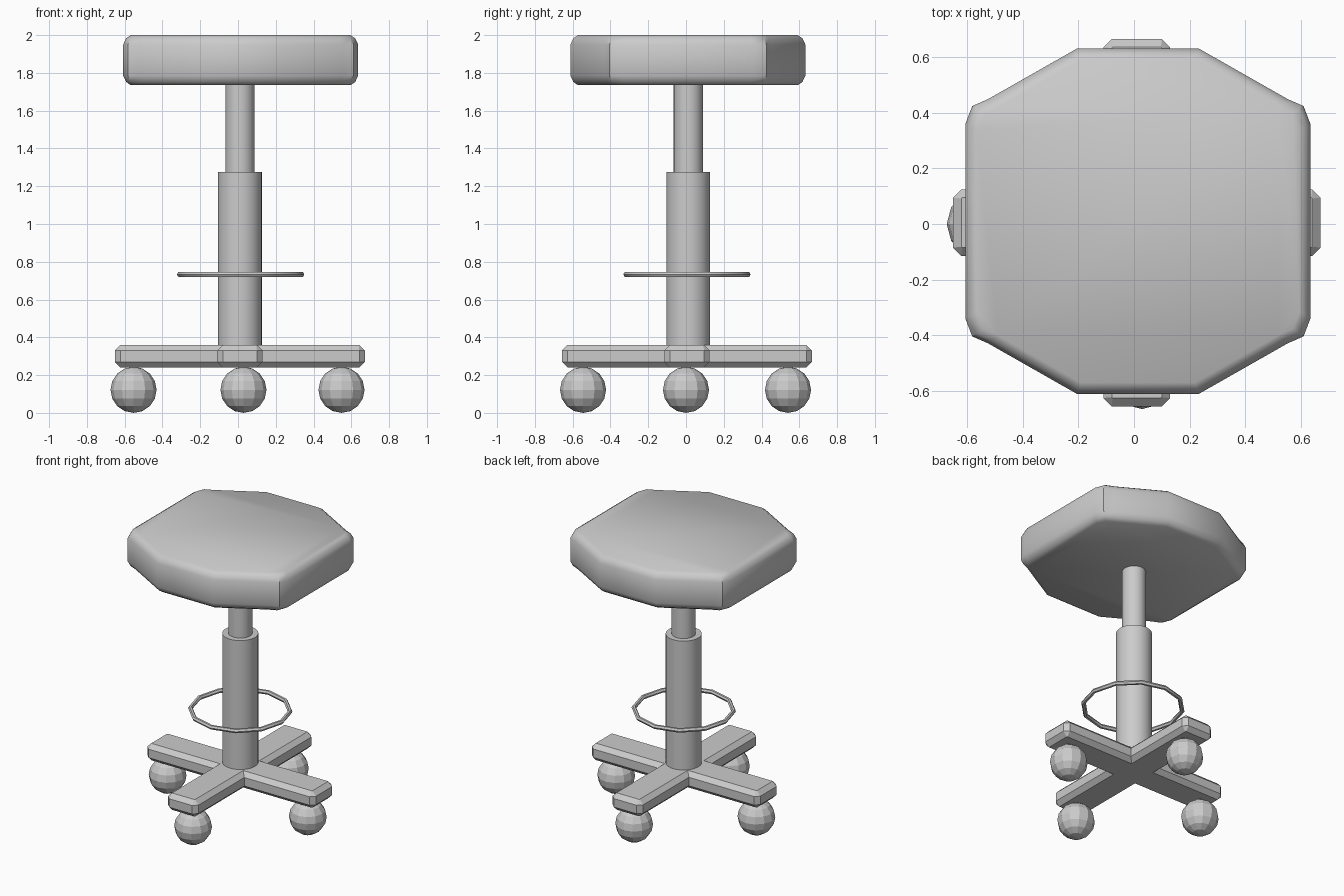
import bpy, bmesh, math

cube = bpy.data.objects.get("Cube")
if cube:
    bpy.data.objects.remove(cube, do_unlink=True)

CX, CY = 0.01, 0.005

grey = bpy.data.materials.new("plain grey")
grey.use_nodes = True
grey.diffuse_color = (0.6, 0.6, 0.6, 1)
grey.node_tree.nodes["Principled BSDF"].inputs["Base Color"].default_value = (0.6, 0.6, 0.6, 1)


def finish(ob, name, smooth_angle=None):
    ob.name = name
    ob.data.materials.append(grey)
    if smooth_angle:
        bpy.ops.object.select_all(action="DESELECT")
        ob.select_set(True)
        bpy.context.view_layer.objects.active = ob
        bpy.ops.object.shade_smooth_by_angle(angle=math.radians(smooth_angle))


def loft(name, rings, location, smooth_angle=None):
    """Solid from stacked outlines: a list of (z, points), bottom first."""
    bm = bmesh.new()
    loops = [[bm.verts.new((x, y, z)) for x, y in pts] for z, pts in rings]
    n = len(loops[0])
    for low, high in zip(loops, loops[1:]):
        for i in range(n):
            j = (i + 1) % n
            bm.faces.new((low[i], low[j], high[j], high[i]))
    bm.faces.new(loops[0][::-1])
    bm.faces.new(loops[-1])
    bmesh.ops.recalc_face_normals(bm, faces=bm.faces)
    mesh = bpy.data.meshes.new(name)
    bm.to_mesh(mesh)
    bm.free()
    ob = bpy.data.objects.new(name, mesh)
    bpy.context.collection.objects.link(ob)
    ob.location = location
    finish(ob, name, smooth_angle)


def column(name, radius, bottom, top):
    bpy.ops.mesh.primitive_cylinder_add(
        vertices=32, radius=radius, depth=top - bottom,
        location=(CX, 0.012, (bottom + top) / 2))
    finish(bpy.context.object, name, 35)


# Cushioned seat: eight-sided outline with rounded rims
quarter = [(0.622, 0.35), (0.597, 0.415), (0.54, 0.44), (0.22, 0.622)]
half = quarter + [(-x, y) for x, y in reversed(quarter)]
outline = half + [(-x, -y) for x, y in half]
rim = [(1.735, 0.935), (1.752, 0.975), (1.785, 1.0),
       (1.95, 1.0), (1.983, 0.975), (2.0, 0.935)]
loft("seat", [(z, [(x * s, y * s) for x, y in outline]) for z, s in rim],
     (0.014, 0.01, 0), 35)

# Telescoping column
column("upper_post", 0.077, 1.26, 1.745)
column("lower_post", 0.116, 0.3, 1.275)

# Foot ring
bpy.ops.mesh.primitive_torus_add(
    major_segments=12, minor_segments=6, major_radius=0.322, minor_radius=0.015,
    location=(0.014, CY, 0.733))
finish(bpy.context.object, "foot_ring", 35)


# Cross base with chamfered arms
def cross(length, width, chamfer):
    arm = [(length, -width + chamfer), (length, width - chamfer),
           (length - chamfer, width), (width, width), (width, length - chamfer)]
    arm = arm[1:4]
    start = [(length - chamfer, -width), (length, -width + chamfer)]
    pts = []
    for k in range(4):
        c, s = round(math.cos(k * math.pi / 2)), round(math.sin(k * math.pi / 2))
        pts += [(x * c - y * s, x * s + y * c) for x, y in start + arm]
    return pts


tip, body = cross(0.632, 0.09, 0.003), cross(0.662, 0.12, 0.03)
loft("cross_base", [(0.24, tip), (0.27, body), (0.33, body), (0.36, tip)],
     (CX, CY, 0))

# Ball casters under the arm ends
for name, x, y in (("left", 0.548, 0), ("right", -0.553, 0),
                   ("back", 0.029, 0.54), ("front", 0.029, -0.545)):
    bpy.ops.mesh.primitive_uv_sphere_add(
        segments=12, ring_count=8, radius=0.122, location=(x, y, 0.122))
    finish(bpy.context.object, name + "_caster")
